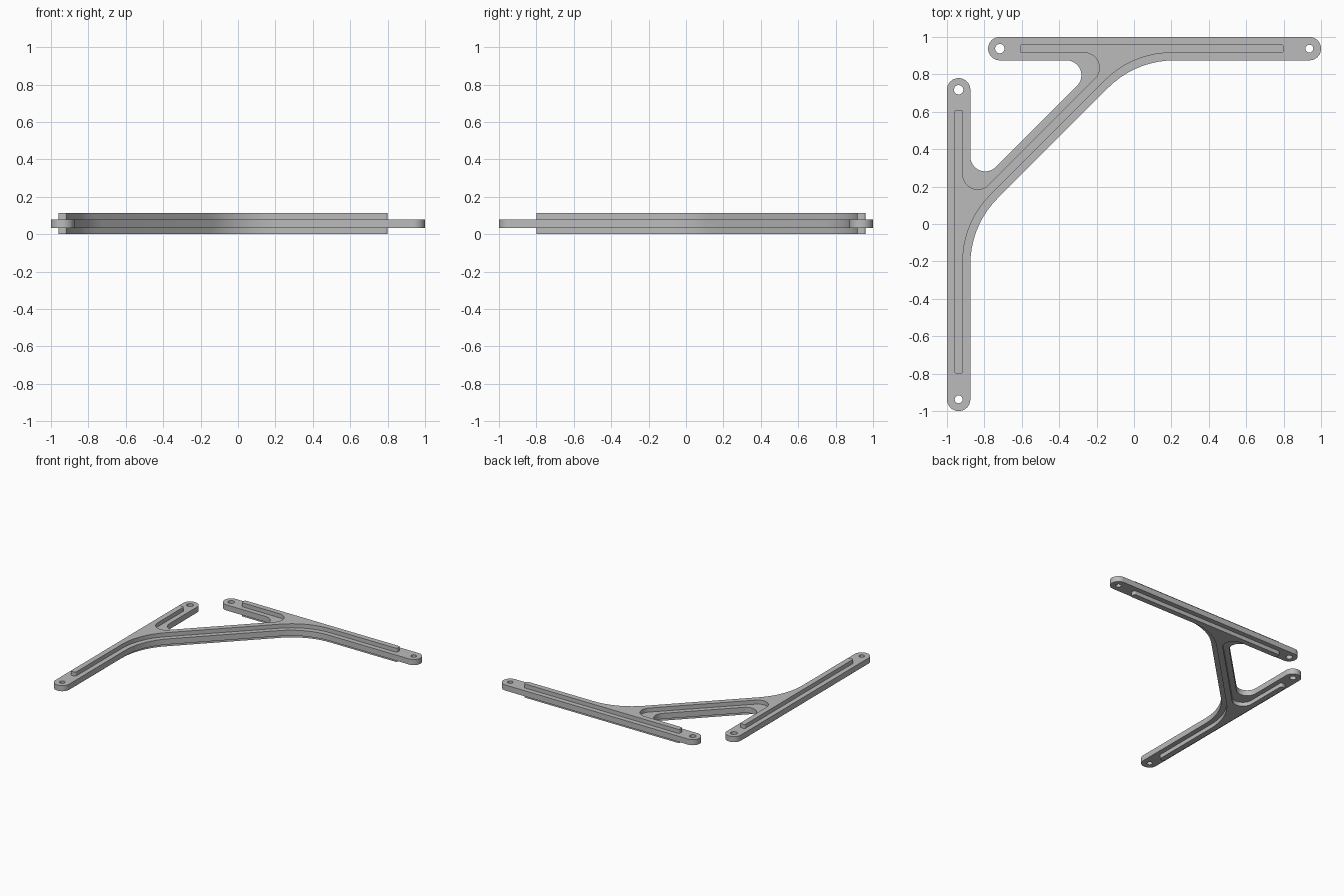
import bpy, bmesh, math
from mathutils import Vector

cube = bpy.data.objects.get("Cube")
if cube:
    bpy.data.objects.remove(cube)

ARM = 0.9375      # centre line of each arm
DIAGONAL = 0.955  # centre line of the brace: y = x + DIAGONAL
HEIGHT = 0.112

grey = bpy.data.materials.new("mid_grey")
grey.use_nodes = True
colour = (0.5, 0.5, 0.5, 1)
grey.diffuse_color = colour
grey.node_tree.nodes["Principled BSDF"].inputs["Base Color"].default_value = colour


def fillet(prev, corner, nxt, radius):
    """Points of an arc that rounds one corner."""
    a, b = (prev - corner).normalized(), (nxt - corner).normalized()
    half = a.angle(b) / 2
    start = corner + a * radius / math.tan(half)
    end = corner + b * radius / math.tan(half)
    centre = corner + (a + b).normalized() * radius / math.sin(half)
    sweep = math.pi - 2 * half
    steps = max(4, round(sweep / math.radians(5)))
    u, v = start - centre, end - centre
    return [centre + (u * math.sin(sweep * (1 - i / steps)) + v * math.sin(sweep * i / steps))
            / math.sin(sweep) for i in range(steps + 1)]


def outline(w, near, far, end_radius):
    """Two arms joined by a brace, all of half width w."""
    low, high, d = ARM - w, ARM + w, w * math.sqrt(2)
    arm = [(low - DIAGONAL + d, low, 0.5),
           (far, low, end_radius), (far, high, end_radius),
           (near, high, end_radius), (near, low, end_radius),
           (low - DIAGONAL - d, low, 0.08)]
    corners = arm + [(-y, -x, r) for x, y, r in reversed(arm)]
    pts = [Vector((x, y)) for x, y, r in corners]
    n = len(pts)
    loop = []
    for i in range(n):
        loop += fillet(pts[i - 1], pts[i], pts[(i + 1) % n], corners[i][2])
    return loop


def circle(x, y, radius, sides=32):
    return [Vector((x + radius * math.cos(math.tau * i / sides),
                    y + radius * math.sin(math.tau * i / sides))) for i in range(sides)]


def slab(name, loops, z0, z1):
    """Extrude a filled outline, whose further loops are holes."""
    bm = bmesh.new()
    for loop in loops:
        verts = [bm.verts.new((p.x, p.y, z0)) for p in loop]
        for i, v in enumerate(verts):
            bm.edges.new((verts[i - 1], v))
    bmesh.ops.remove_doubles(bm, verts=bm.verts[:], dist=1e-4)
    bmesh.ops.triangle_fill(bm, edges=bm.edges[:], use_beauty=True)
    top = bmesh.ops.extrude_face_region(bm, geom=bm.faces[:], use_keep_orig=True)
    bmesh.ops.translate(bm, vec=(0, 0, z1 - z0),
                        verts=[g for g in top["geom"] if isinstance(g, bmesh.types.BMVert)])
    bmesh.ops.recalc_face_normals(bm, faces=bm.faces[:])
    mesh = bpy.data.meshes.new(name)
    bm.to_mesh(mesh)
    bm.free()
    mesh.materials.append(grey)
    obj = bpy.data.objects.new(name, mesh)
    bpy.context.collection.objects.link(obj)
    return obj


# Flat plate with a screw hole at each arm end
near_hole, far_hole = (-0.7175, ARM, 0.025), (ARM, ARM, 0.021)
holes = [circle(*h) for h in (near_hole, far_hole)]
holes += [circle(-y, -x, r) for x, y, r in (near_hole, far_hole)]
bracket = slab("bracket", [outline(0.0625, -0.78, 1.0, 0.0624)] + holes, 0.033, 0.079)

# Stiffening rib standing out of both sides of the plate
rib = slab("stiffening_rib", [outline(0.0225, -0.61, 0.8, 0.012)], 0, HEIGHT)

# Join both into one solid
union = bracket.modifiers.new("join_rib", 'BOOLEAN')
union.operation = 'UNION'
union.solver = 'EXACT'
union.object = rib
bpy.ops.object.select_all(action='DESELECT')
bracket.select_set(True)
bpy.context.view_layer.objects.active = bracket
bpy.ops.object.modifier_apply(modifier=union.name)
bpy.data.objects.remove(rib)
bpy.ops.object.shade_smooth_by_angle(angle=math.radians(30))
